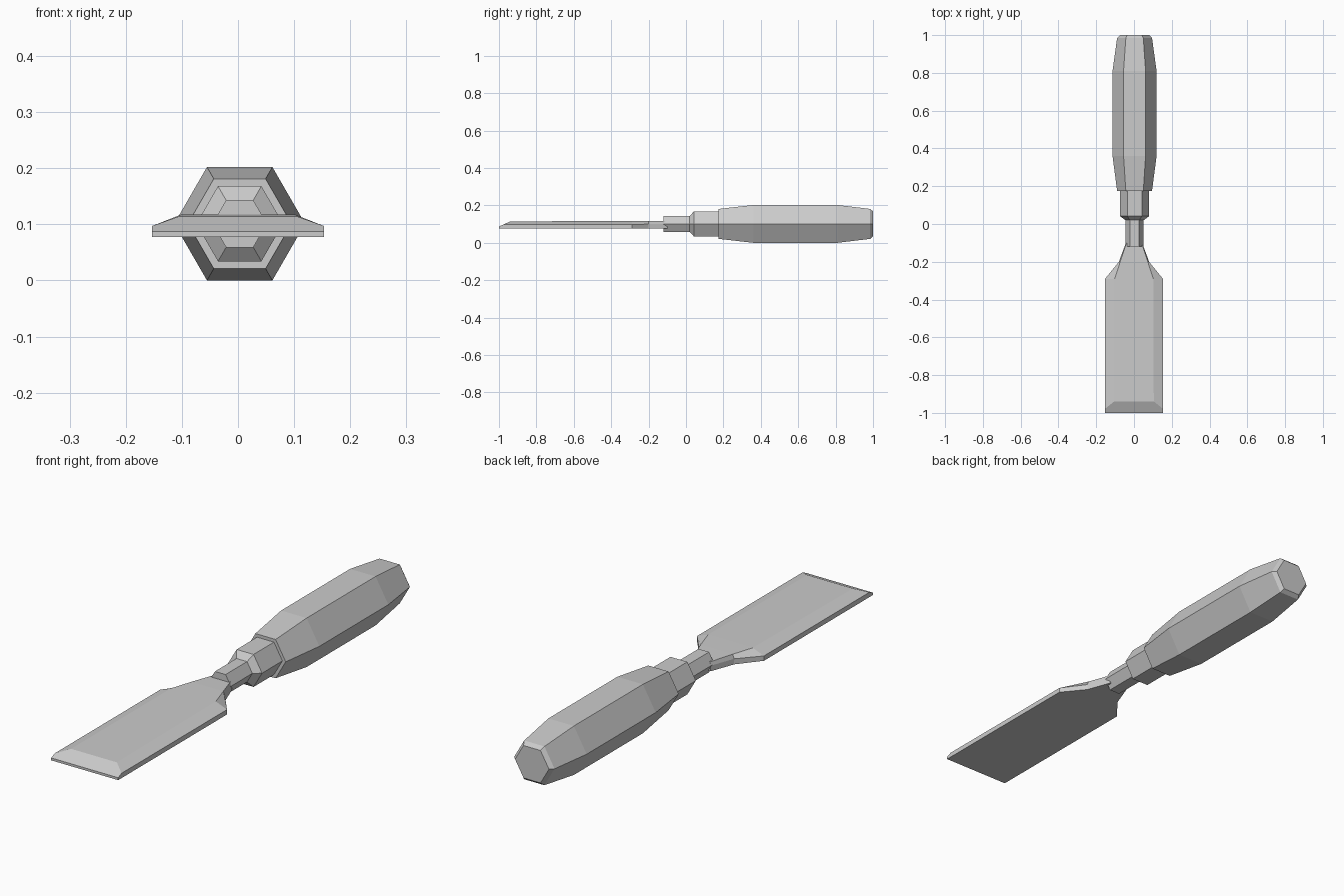
import bpy, bmesh, math
from mathutils import Vector

default = bpy.data.objects.get("Cube")
if default:
    bpy.data.objects.remove(default, do_unlink=True)

# Single grey for the whole tool
GREY = (0.6, 0.6, 0.6, 1)
grey = bpy.data.materials.new("plain grey")
grey.use_nodes = True
grey.diffuse_color = GREY
grey.node_tree.nodes["Principled BSDF"].inputs["Base Color"].default_value = GREY

AXIS_X, AXIS_Z = 0.003, 0.101


def finish(name, bm):
    bmesh.ops.recalc_face_normals(bm, faces=bm.faces)
    mesh = bpy.data.meshes.new(name)
    bm.to_mesh(mesh)
    bm.free()
    mesh.materials.append(grey)
    obj = bpy.data.objects.new(name, mesh)
    bpy.context.collection.objects.link(obj)


def loft(rings):
    """Bridge matching rings of points and cap both ends."""
    bm = bmesh.new()
    rows = [[bm.verts.new(p) for p in ring] for ring in rings]
    n = len(rows[0])
    for a, b in zip(rows, rows[1:]):
        for i in range(n):
            j = (i + 1) % n
            bm.faces.new((a[i], a[j], b[j], b[i]))
    bm.faces.new(rows[0])
    bm.faces.new(rows[-1])
    return bm


def hex_ring(y, apothem):
    r = apothem / math.cos(math.pi / 6)
    angles = [i * math.pi / 3 for i in range(6)]
    return [(AXIS_X + r * math.cos(a), y, AXIS_Z + r * math.sin(a)) for a in angles]


def hex_part(name, profile):
    finish(name, loft([hex_ring(y, a) for y, a in profile]))


# Six-sided handle, ferrule and tang: (y, apothem) profiles
hex_part("handle", [(0.175, 0.08), (0.36, 0.101), (0.81, 0.101), (0.985, 0.08), (1.0, 0.067)])
hex_part("ferrule", [(0.02, 0.042), (0.042, 0.067), (0.18, 0.067)])
hex_part("tang", [(-0.12, 0.042), (0.03, 0.042)])


# Blade with bevelled long edges, narrowing through the shoulders to the tang
def blade_ring(y, half, top_half, side_z, top_z):
    right = [(half, y, 0.077), (half, y, side_z), (top_half, y, top_z)]
    return right + [(-x, y, z) for x, y, z in reversed(right)]


blade = loft([
    blade_ring(-1.0, 0.153, 0.105, 0.097, 0.114),
    blade_ring(-0.29, 0.153, 0.102, 0.097, 0.117),
    blade_ring(-0.2, 0.08, 0.073, 0.1, 0.117),
    blade_ring(-0.1, 0.043, 0.04, 0.1, 0.115),
])

# Cutting bevel sliced off the front end
geom = blade.verts[:] + blade.edges[:] + blade.faces[:]
cut = bmesh.ops.bisect_plane(blade, geom=geom, plane_co=(0, -1, 0.087),
                             plane_no=Vector((0, -0.027, 0.06)).normalized(),
                             clear_outer=True)
rim = [e for e in cut["geom_cut"] if isinstance(e, bmesh.types.BMEdge)]
bmesh.ops.contextual_create(blade, geom=rim)
finish("blade", blade)
